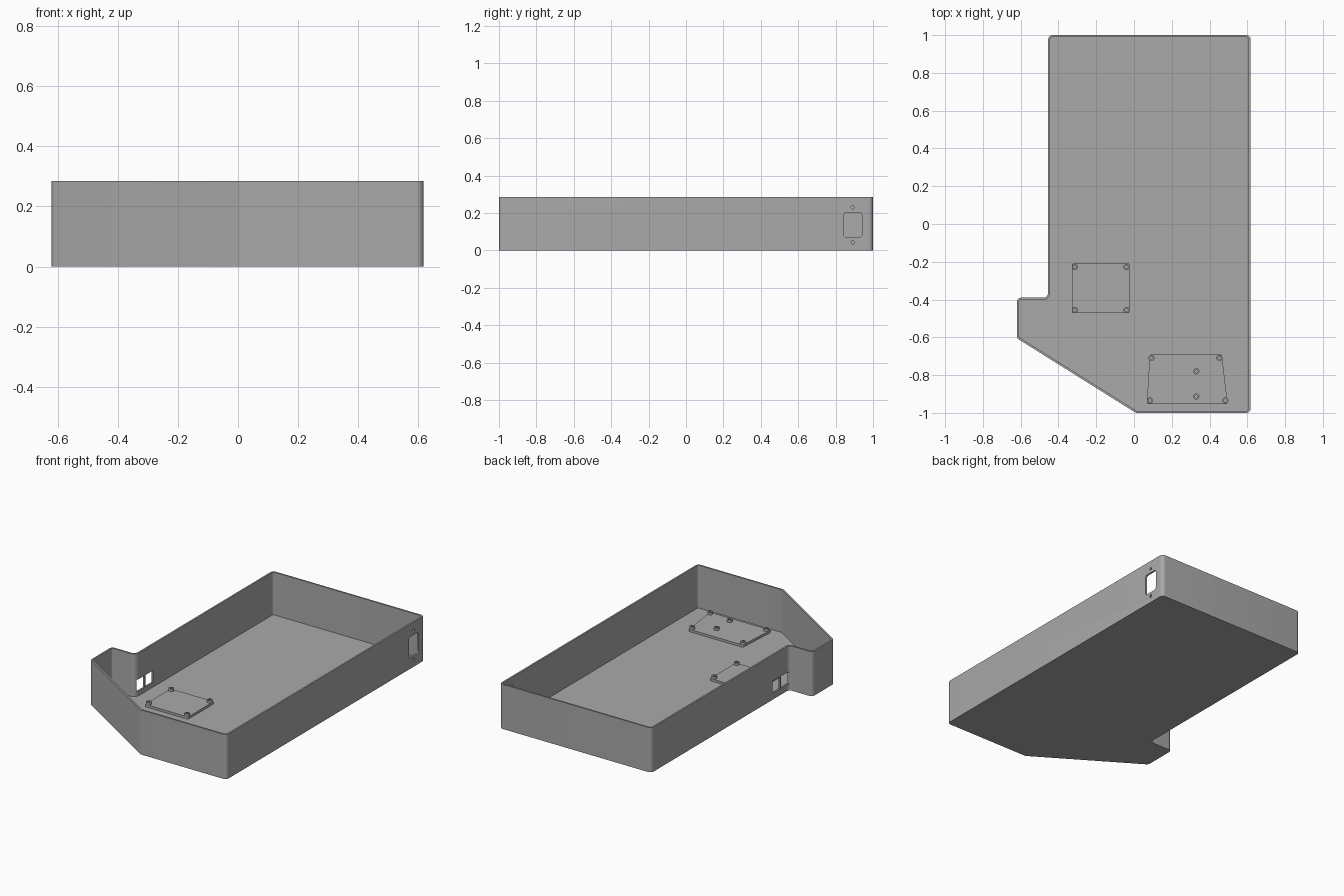
import bpy, bmesh, math
from mathutils import Vector, Matrix

if "Cube" in bpy.data.objects:
    bpy.data.objects.remove(bpy.data.objects["Cube"])

WALL, FLOOR, HEIGHT = 0.011, 0.012, 0.285
PLATE_TOP, STUD_TOP = 0.027, 0.043

grey = bpy.data.materials.new("plain grey")
grey.use_nodes = True
grey.diffuse_color = (0.4, 0.4, 0.4, 1)
grey.node_tree.nodes["Principled BSDF"].inputs["Base Color"].default_value = (0.4, 0.4, 0.4, 1)


def outline(corners, radius, inset=0.0, steps=8):
    """Counter-clockwise polygon, inset and with rounded corners."""
    pts = [Vector(c) for c in corners]
    loop = []
    for i, p in enumerate(pts):
        a = (p - pts[i - 1]).normalized()
        b = (pts[(i + 1) % len(pts)] - p).normalized()
        na, nb = Vector((-a.y, a.x)), Vector((-b.y, b.x))
        turn = math.atan2(a.x * b.y - a.y * b.x, a.dot(b))
        side = 1 if turn > 0 else -1
        mitre = (na + nb) / (1 + na.dot(nb))
        centre = p + mitre * radius * side
        r = radius - inset * side
        for k in range(steps + 1):
            n = Matrix.Rotation(turn * k / steps, 2) @ na
            loop.append(centre - n * r * side)
    return loop


def circle(centre, r, sides=24):
    return [Vector((centre[0] + r * math.cos(math.tau * k / sides),
                    centre[1] + r * math.sin(math.tau * k / sides))) for k in range(sides)]


def loft(name, rings):
    """Join (loop, height) rings with walls and cap both ends."""
    bm = bmesh.new()
    loops = [[bm.verts.new((p.x, p.y, z)) for p in loop] for loop, z in rings]
    for low, high in zip(loops, loops[1:]):
        for i in range(len(low)):
            bm.faces.new((low[i - 1], low[i], high[i], high[i - 1]))
    bm.faces.new(loops[0][::-1])
    bm.faces.new(loops[-1])
    bmesh.ops.recalc_face_normals(bm, faces=bm.faces)
    mesh = bpy.data.meshes.new(name)
    bm.to_mesh(mesh)
    bm.free()
    mesh.materials.append(grey)
    obj = bpy.data.objects.new(name, mesh)
    bpy.context.collection.objects.link(obj)
    return obj


def activate(obj):
    bpy.ops.object.select_all(action="DESELECT")
    obj.select_set(True)
    bpy.context.view_layer.objects.active = obj


def smooth(obj):
    activate(obj)
    bpy.ops.object.shade_smooth_by_angle(angle=math.radians(30))


def rectangle(x0, x1, y0, y1):
    return [(x0, y0), (x1, y0), (x1, y1), (x0, y1)]


def cut_side(obj, loop, x):
    """Cut a (y, z) shaped opening through the side wall at x."""
    cutter = loft("wall_cutter", [(loop, -0.03), (loop, 0.03)])
    cutter.matrix_world = Matrix(((0, 0, 1, x), (1, 0, 0, 0), (0, 1, 0, 0), (0, 0, 0, 1)))
    cutter.hide_render = True
    mod = obj.modifiers.new("opening", "BOOLEAN")
    mod.object, mod.operation, mod.solver = cutter, "DIFFERENCE", "EXACT"
    activate(obj)
    bpy.ops.object.modifier_apply(modifier=mod.name)
    bpy.data.objects.remove(cutter)


# Open tray: floor and walls
plan = [(-0.455, 1), (-0.455, -0.39), (-0.62, -0.39), (-0.62, -0.605),
        (0.01, -1), (0.618, -1), (0.618, 1)]
outer, inner = outline(plan, 0.024), outline(plan, 0.024, WALL)
tray = loft("tray", [(outer, 0), (outer, HEIGHT), (inner, HEIGHT), (inner, FLOOR)])

# Power socket opening with its two screw holes
cut_side(tray, outline(rectangle(0.843, 0.941, 0.07, 0.204), 0.018), 0.613)
for z in (0.043, 0.231):
    cut_side(tray, circle((0.892, z), 0.009), 0.613)

# Two square ports beside the step
for y in (-0.385, -0.3):
    cut_side(tray, [Vector(p) for p in rectangle(y, y + 0.075, 0.042, 0.118)], -0.45)
smooth(tray)

# Mounting plates with hollow studs
boards = {
    "small": (rectangle(-0.328, -0.024, -0.47, -0.21),
              [(x, y) for x in (-0.312, -0.04) for y in (-0.455, -0.228)]),
    "large": ([(0.068, -0.953), (0.496, -0.953), (0.465, -0.692), (0.083, -0.692)],
              [(0.092, -0.709), (0.452, -0.709), (0.484, -0.934),
               (0.085, -0.934), (0.33, -0.78), (0.33, -0.913)]),
}
for label, (shape, studs) in boards.items():
    edge = outline(shape, 0.006, steps=4)
    smooth(loft(label + "_mounting_plate", [(edge, FLOOR - 0.002), (edge, PLATE_TOP)]))
    for n, spot in enumerate(studs, 1):
        rim, bore = circle(spot, 0.016), circle(spot, 0.008)
        smooth(loft(f"{label}_plate_stud_{n}",
                    [(rim, PLATE_TOP - 0.002), (rim, STUD_TOP),
                     (bore, STUD_TOP), (bore, PLATE_TOP + 0.001)]))
